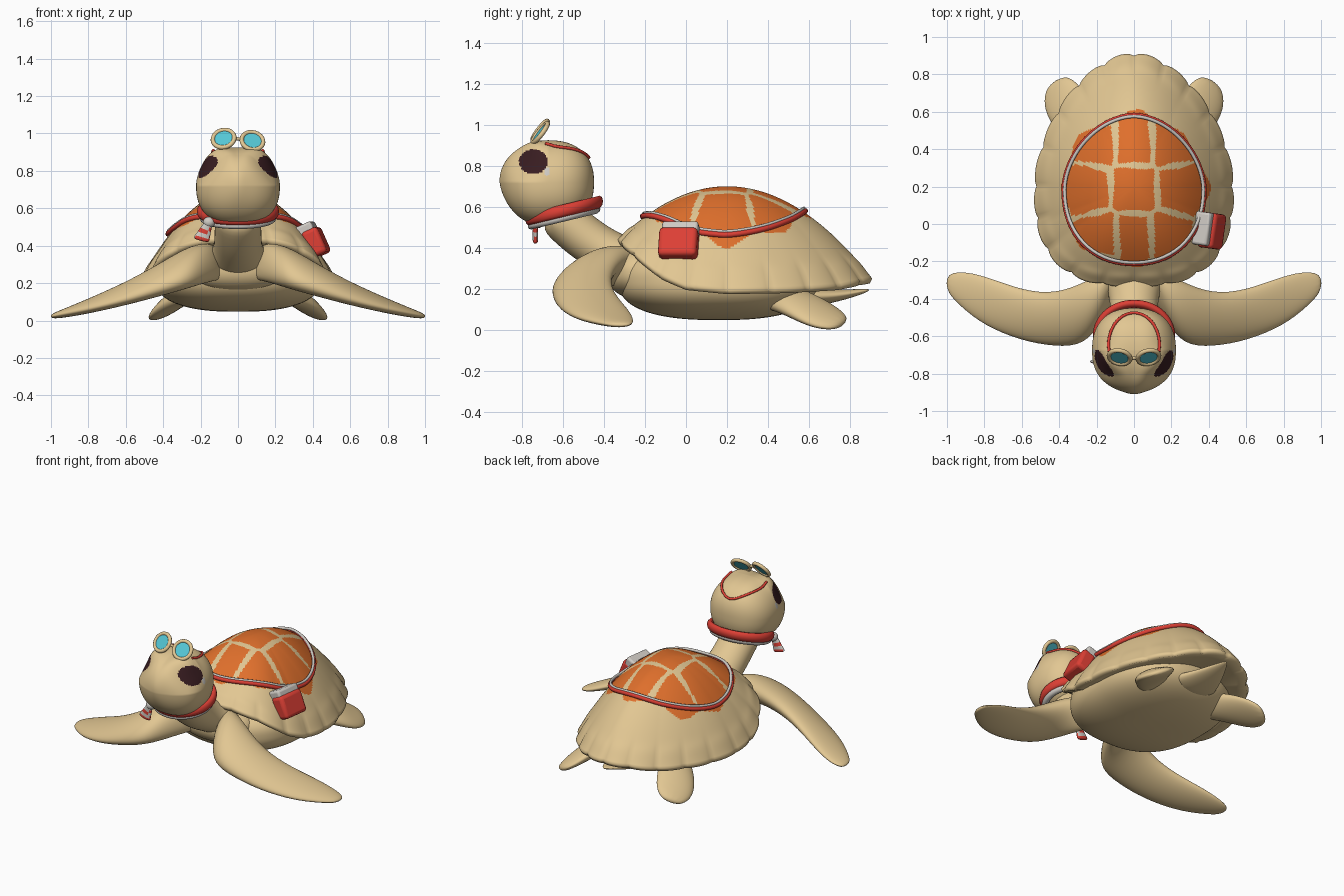
import bpy, bmesh, math
from math import sin, cos, pi, tau
from mathutils import Vector
from mathutils.bvhtree import BVHTree

if "Cube" in bpy.data.objects:
    bpy.data.objects.remove(bpy.data.objects["Cube"])


def material(name, rgb):
    m = bpy.data.materials.new(name)
    m.use_nodes = True
    m.diffuse_color = (*rgb, 1)
    m.node_tree.nodes["Principled BSDF"].inputs["Base Color"].default_value = (*rgb, 1)
    return m


SKIN = material("sand skin", (.76, .57, .29))
ORANGE = material("scute orange", (.74, .16, .025))
RED = material("strap red", (.72, .05, .035))
WHITE = material("trim white", (.62, .59, .55))
CYAN = material("lens cyan", (.09, .57, .67))
DARK = material("eye brown", (.04, .012, .015))


def finish(bm, name, mats, rule=None):
    """Turn a bmesh into a smooth object; rule picks a material slot from a face centre."""
    bmesh.ops.recalc_face_normals(bm, faces=bm.faces)
    for f in bm.faces:
        f.smooth = True
        if rule:
            f.material_index = rule(f.calc_center_median())
    me = bpy.data.meshes.new(name)
    bm.to_mesh(me)
    bm.free()
    for m in mats:
        me.materials.append(m)
    ob = bpy.data.objects.new(name, me)
    bpy.context.collection.objects.link(ob)
    return ob


def skin_rings(rings, name, mats, rule=None, subsurf=0):
    """Bridge equal rings of points and cap both ends."""
    bm = bmesh.new()
    rows = [[bm.verts.new(p) for p in ring] for ring in rings]
    n = len(rows[0])
    for a, b in zip(rows, rows[1:]):
        for i in range(n):
            j = (i + 1) % n
            bm.faces.new((a[i], a[j], b[j], b[i]))
    bm.faces.new(rows[0][::-1])
    bm.faces.new(rows[-1])
    ob = finish(bm, name, mats, rule)
    if subsurf:
        mod = ob.modifiers.new("smooth", 'SUBSURF')
        mod.levels = mod.render_levels = subsurf
    return ob


def limb(name, sections, mats, rule=None):
    """Sections are centre, half chord vector, half thickness vector."""
    rings = []
    for c, u, v in sections:
        c, u, v = Vector(c), Vector(u), Vector(v)
        rings.append([c + u * cos(tau * i / 12) + v * sin(tau * i / 12) for i in range(12)])
    return skin_rings(rings, name, mats, rule, 2)


def tube(name, pts, radius, mat, closed=True):
    cu = bpy.data.curves.new(name, 'CURVE')
    cu.dimensions = '3D'
    cu.bevel_depth, cu.bevel_resolution = radius, 3
    cu.use_fill_caps = True
    sp = cu.splines.new('POLY')
    sp.points.add(len(pts) - 1)
    for q, p in zip(sp.points, pts):
        q.co = (*p, 1)
    sp.use_cyclic_u = closed
    sp.use_smooth = True
    cu.materials.append(mat)
    ob = bpy.data.objects.new(name, cu)
    bpy.context.collection.objects.link(ob)


def blob(name, centre, radii, power, mats, shape=None, rule=None, detail=96):
    """Rounded-box ellipsoid with an optional reshaping of its unit points."""
    bm = bmesh.new()
    bmesh.ops.create_uvsphere(bm, u_segments=detail, v_segments=detail * 2 // 3, radius=1)
    for v in bm.verts:
        p = v.co / sum(abs(c) ** power for c in v.co) ** (1 / power)
        if shape:
            p = shape(p)
        v.co = Vector([c + q * r for c, q, r in zip(centre, p, radii)])
    return finish(bm, name, mats, rule)


def drape(ob, pts, lift):
    """Drop xy points onto the top of an object."""
    tree = BVHTree.FromPolygons([v.co for v in ob.data.vertices],
                                [p.vertices[:] for p in ob.data.polygons])
    out = []
    for x, y in pts:
        hit, normal, _, _ = tree.ray_cast(Vector((x, y, 2)), Vector((0, 0, -1)))
        if hit:
            out.append(hit + normal * lift)
    return out


def lookup(table, t):
    for (a, u), (b, v) in zip(table, table[1:]):
        if t <= b:
            return u + (v - u) * max(0, (t - a) / (b - a))
    return table[-1][1]


def oval(a, power, rx, ry):
    s = (abs(cos(a)) ** power + abs(sin(a)) ** power) ** (-1 / power)
    return rx * s * cos(a), ry * s * sin(a)


# Shell: domed polar sheet with a scalloped rim and painted scutes
RIM = [(-.34, .45), (-.25, .37), (-.13, .27), (0, .215), (.2, .195), (.5, .2), (.75, .215), (.91, .25)]
MID = .2


def shell_ring(r, under=None):
    ring = []
    for i in range(200):
        a = tau * i / 200
        x, y = oval(a, 1.75, .53, .71) if sin(a) > 0 else oval(a, 2.7, .53, .53)
        rim = lookup(RIM, MID + y)
        wave = abs(sin(10 * a)) ** .6
        s = r * (1 + .026 * (wave - .6) * r ** 16)
        if under is None:
            z = rim + (.70 - rim) * (1 - r * r)
            z += .008 * math.exp(-((r - .92) / .05) ** 2) * wave
        else:
            z = .24 + (rim - .24) * r - under
        ring.append((x * s, MID + y * s, z))
    return ring


SCUTES = [(x * w, y) for y, w in ((.44, .2), (.185, .25), (-.07, .185)) for x in (-1, 0, 1)]


def scute_paint(c):
    if c.z < .3:
        return 0
    a = math.atan2((c.y - .185) / .40, c.x / .38)
    edge = 1 + .05 * cos(8 * a) + .03 * sin(5 * a + 1)
    if math.hypot(c.x / .38, (c.y - .185) / .40) > edge:
        return 0
    d = sorted(math.hypot(c.x - x, c.y - y) for x, y in SCUTES)
    return 1 if d[1] - d[0] > .028 + .01 * sin(31 * c.x + 23 * c.y) else 0


rings = [shell_ring(max(.004, i / 80)) for i in range(81)]
rings += [shell_ring(.985, .022), shell_ring(.88, .01), shell_ring(.5, -.02)]
shell = skin_rings(rings, "shell", [SKIN, ORANGE], scute_paint)

# Belly and chest
blob("belly", (0, .16, .24), (.45, .49, .193), 2.5, [SKIN])
blob("chest", (0, -.22, .28), (.27, .165, .13), 2.3, [SKIN])


# Head, with brow swellings and painted eyes
def head_shape(p):
    q = p.copy()
    up = max(0, p.z)
    front = min(1, max(0, -p.y / .6))
    q.x *= 1 - .16 * up ** 1.5
    q.x *= 1 - .5 * up * front
    if p.y < 0:
        q.x *= 1 - .14 * p.y ** 4
        q.y *= 1 - .13 * max(0, -p.z)
    brow = math.exp(-((abs(p.x) - .62) ** 2 + (p.y + .3) ** 2 + (p.z - .75) ** 2) / .09)
    q.x *= 1 + .17 * brow
    q.z += .085 * brow - .1 * up * math.exp(-(p.x / .4) ** 2) * (.4 + .6 * front)
    if p.y < 0:
        q.y -= .04 * math.exp(-(p.x / .25) ** 2 - ((p.z - .05) / .5) ** 2)
    return q


def eye_paint(c):
    if abs(c.x) < .06:
        return 0
    if math.hypot((c.y + .745) / .07, (c.z - .82) / .06) < 1:
        return 1
    return 2 if math.hypot((c.y + .678) / .012, (c.z - .772) / .022) < 1 else 0


head = blob("head", (0, -.675, .72), (.224, .226, .213), 2.35, [SKIN, DARK, WHITE],
            head_shape, eye_paint, 168)

# Neck
limb("neck", [((0, y, z), (w, 0, 0), (0, t * .6, t * .8)) for y, z, w, t in
              ((-.66, .58, .13, .10), (-.58, .52, .13, .115), (-.475, .43, .13, .115),
               (-.35, .36, .14, .115), (-.22, .31, .22, .13), (-.1, .28, .25, .13))], [SKIN])

# Flippers, both sides
FRONT = ((.08, -.26, .31, .10, .09, .2), (.16, -.38, .315, .13, .095, .4), (.26, -.48, .285, .175, .08, .45),
         (.42, -.515, .215, .145, .066, .38), (.6, -.49, .142, .14, .05, .25), (.8, -.41, .076, .14, .036, .12),
         (.93, -.345, .038, .098, .024, .03), (1.005, -.315, .02, .045, .012, 0))
REAR = ((.18, .38, .17, .08, .06), (.27, .49, .15, .11, .055), (.34, .59, .105, .13, .05),
        (.39, .69, .055, .125, .035), (.42, .77, .027, .065, .02))
for side, label in ((1, "left"), (-1, "right")):
    limb("front_flipper_" + label,
         [((x * side, y, z), (0, h, h * k), (t * .25 * side, -t * k, t)) for x, y, z, h, t, k in FRONT], [SKIN])
    limb("rear_flipper_" + label,
         [((x * side, y, z), (h * .8 * side, -h * .5, -h * .35), (t * .3 * side, 0, t)) for x, y, z, h, t in REAR],
         [SKIN])

# Tail
limb("tail", [((0, y, z), (w, 0, 0), (0, 0, t)) for y, z, w, t in
              ((.5, .17, .2, .07), (.65, .16, .14, .045), (.78, .17, .08, .025), (.9, .195, .012, .008))], [SKIN])

# Shell strap: red cord with a thinner white cord on its upper edge
for name, scale, rad, lift, mat in (("shell_strap", 1, .014, .008, RED),
                                    ("shell_strap_trim", .975, .009, .015, WHITE)):
    loop = [oval(tau * i / 72, 1.8 if i < 36 else 2.2, .368 * scale, .392 * scale) for i in range(72)]
    tube(name, drape(shell, [(x, y + .185) for x, y in loop], lift), rad, mat)


# Collar: tilted band with white lower trim
def collar(name, rx, ry, drop, half, height, mat):
    bm = bmesh.new()
    rows = []
    for i in range(64):
        a = tau * i / 64
        row = []
        for k in range(10):
            b = tau * k / 10
            x, y = (rx + half * cos(b)) * cos(a), (ry + half * cos(b)) * sin(a)
            row.append(bm.verts.new((x, y - .595, .582 + .24 * y - drop + height * sin(b))))
        rows.append(row)
    for i in range(64):
        a, b = rows[i], rows[(i + 1) % 64]
        for k in range(10):
            m = (k + 1) % 10
            bm.faces.new((a[k], a[m], b[m], b[k]))
    finish(bm, name, [mat])


collar("collar", .198, .168, 0, .022, .032, RED)
collar("collar_trim", .182, .155, .035, .022, .02, WHITE)

# Knot and striped tail of the collar
blob("collar_knot", (-.155, -.725, .525), (.033, .03, .03), 2, [WHITE], detail=24)
limb("collar_tail", [((-.155 - .045 * t, -.735, .525 - .1 * t), (.018 + .028 * t, 0, -.012), (0, .014, 0))
                     for t in (0, .2, .4, .6, .8, 1)], [RED, WHITE],
     lambda c: 1 if .445 < c.z < .468 or c.z > .49 else 0)


# Side bag with a white flap
def box(name, centre, size, mat, bevel):
    bm = bmesh.new()
    bmesh.ops.create_cube(bm, size=1)
    for v in bm.verts:
        v.co = Vector([a * b for a, b in zip(v.co, size)])
    ob = finish(bm, name, [mat])
    ob.rotation_euler = (0, math.radians(-24), math.radians(-8))
    ob.location = Vector((.406, -.035, .43)) + ob.rotation_euler.to_matrix() @ Vector(centre)
    mod = ob.modifiers.new("round", 'BEVEL')
    mod.width, mod.segments = bevel, 3
    bpy.ops.object.select_all(action='DESELECT')
    ob.select_set(True)
    bpy.context.view_layer.objects.active = ob
    bpy.ops.object.shade_smooth_by_angle(angle=math.radians(40))


box("bag", (.005, 0, -.015), (.095, .19, .15), RED, .022)
box("bag_flap", (-.013, .005, .066), (.094, .178, .064), WHITE, .014)

# Goggles
for side, z, label in ((-1, .972, "right"), (1, .96, "left")):
    where = dict(location=(side * .077, -.712, z), rotation=(.93, 0, side * .2))
    bpy.ops.mesh.primitive_torus_add(major_radius=.058, minor_radius=.012, major_segments=40,
                                     minor_segments=10, **where)
    rim = bpy.context.object
    rim.name = "goggle_rim_" + label
    rim.data.materials.append(SKIN)
    rim.data.shade_smooth()
    bpy.ops.mesh.primitive_cylinder_add(vertices=40, radius=.055, depth=.009, **where)
    lens = bpy.context.object
    lens.name = "goggle_lens_" + label
    lens.data.materials.append(CYAN)
tube("goggle_bridge", [(-.022, -.715, .97), (0, -.718, .972), (.022, -.715, .965)], .009, SKIN, False)

# Goggle strap lying over the crown
path = [(.134 * cos(a), -.645 + .167 * sin(a)) for a in (pi * (i / 30 - .08) for i in range(36))]
tube("goggle_strap", drape(head, path, .004), .008, RED, False)
